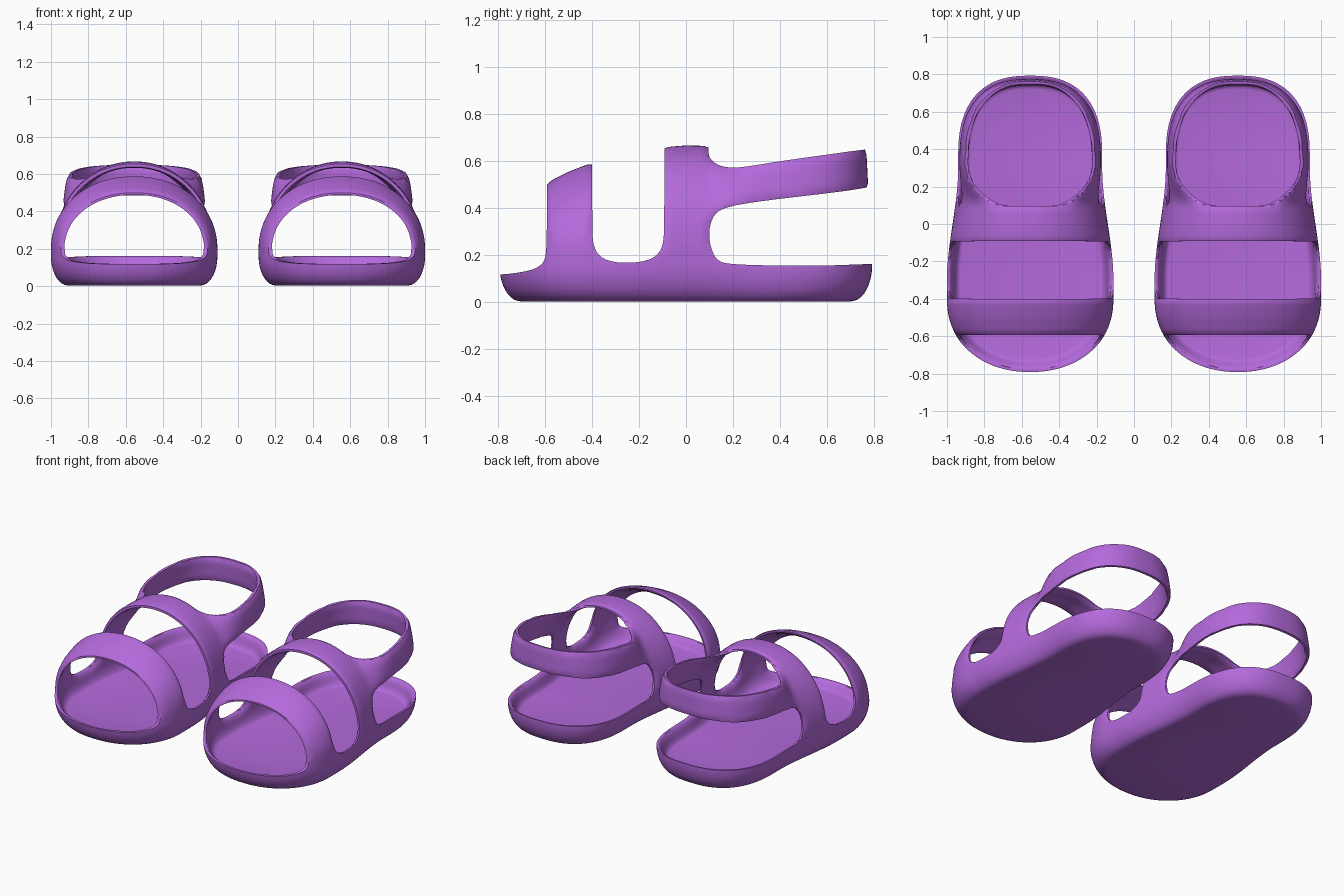
import bpy, bmesh, math

if "Cube" in bpy.data.objects:
    bpy.data.objects.remove(bpy.data.objects["Cube"])

WALL = 0.03        # shell thickness
FLOOR = 0.07       # footbed height
ZC = 0.2           # height of the widest line
TOE, HEEL = -0.795, 0.793

purple = bpy.data.materials.new("purple rubber")
purple.diffuse_color = (0.46, 0.145, 0.72, 1)
purple.use_nodes = True
purple.node_tree.nodes["Principled BSDF"].inputs["Base Color"].default_value = purple.diffuse_color

# Side profiles (y, z) of the openings
OPENINGS = {
    "toe_opening": [(-1, 0.112), (-0.78, 0.117), (-0.70, 0.127), (-0.64, 0.142),
                    (-0.603, 0.17), (-0.593, 0.23), (-0.592, 0.5), (-0.592, 1), (-1, 1)],
    "instep_opening": [(-0.4, 1), (-0.4, 0.3), (-0.393, 0.235), (-0.365, 0.19),
                       (-0.31, 0.17), (-0.25, 0.167), (-0.18, 0.172),
                       (-0.125, 0.195), (-0.098, 0.24), (-0.092, 0.32), (-0.092, 1)],
    "heel_opening": [(1, 0.165), (0.79, 0.163), (0.6, 0.155), (0.4, 0.155),
                     (0.2, 0.16), (0.14, 0.172), (0.115, 0.205), (0.098, 0.265),
                     (0.101, 0.33), (0.125, 0.38), (0.17, 0.403), (0.25, 0.42),
                     (0.4, 0.44), (0.6, 0.463), (0.73, 0.48), (1, 0.53)],
    "ankle_opening": [(0.094, 1), (0.094, 0.65), (0.1, 0.61), (0.14, 0.58),
                      (0.2, 0.571), (0.26, 0.577), (0.4, 0.6), (0.6, 0.628),
                      (0.76, 0.65), (1, 0.675), (1, 1)],
}
CREST = [(-0.8, 0.38), (-0.6, 0.505), (-0.5, 0.555), (-0.4, 0.594), (-0.25, 0.635),
         (-0.09, 0.66), (0.0, 0.667), (0.1, 0.665), (0.9, 0.665)]


def smooth(a, b, y):
    t = max(0.0, min(1.0, (y - a) / (b - a)))
    return t * t * (3 - 2 * t)


def half_width(y, t):
    """Half width of the sole outline, inset by t."""
    w = 0.445 - 0.06 * smooth(-0.3, 0.3, y) - t
    if y < -0.4:
        u, p = (y + 0.4) / (TOE + t + 0.4), 2.15
    elif y > 0.36:
        u, p = (y - 0.36) / (HEEL - t - 0.36), 2.5
    else:
        return w
    return max(0.004, w * max(0.0, 1 - u ** p) ** (1 / p))


def crest(y):
    """Height of the instep arch."""
    for (a, za), (b, zb) in zip(CREST, CREST[1:]):
        if y <= b:
            return za + (zb - za) * (y - a) / (b - a)
    return CREST[-1][1]


def edge_roll(y, z, radius):
    """0..1 roll-over of the surface near the edge of an opening."""
    best = radius
    for pts in OPENINGS.values():
        inside = False
        for (ay, az), (by, bz) in zip(pts, pts[1:] + pts[:1]):
            dy, dz = by - ay, bz - az
            k = max(0.0, min(1.0, ((y - ay) * dy + (z - az) * dz) / (dy * dy + dz * dz)))
            best = min(best, math.hypot(y - ay - k * dy, z - az - k * dz))
            if (az > z) != (bz > z) and y < ay + (z - az) * dy / dz:
                inside = not inside
        if inside:
            return 1.0
    u = 1 - best / radius
    return 1 - math.sqrt(max(0.0, 1 - u * u))


def make_object(name, bm):
    bmesh.ops.recalc_face_normals(bm, faces=bm.faces)
    me = bpy.data.meshes.new(name)
    bm.to_mesh(me)
    bm.free()
    ob = bpy.data.objects.new(name, me)
    bpy.context.collection.objects.link(ob)
    me.materials.append(purple)
    return ob


def foot_form(name, t, floor, rounding, rim, inner):
    """Loft of arch sections from toe to heel with a rounded lower edge."""
    bm = bmesh.new()
    n, arc, low = 120, 88, 14
    rings = []
    y0, y1 = TOE + t, HEEL - t
    for i in range(n + 1):
        y = (y0 + y1) / 2 - (y1 - y0) / 2 * math.cos(math.pi * i / n)
        w = half_width(y, t)
        box = smooth(0.1, 0.35, y)          # heel sides stand more upright
        h = crest(y) + 0.165 * box - t
        p = 2.1 + 1.1 * box
        levels = [floor + (ZC - floor) * (k / low) ** 1.4 for k in range(low)]
        pts = [(w, z) for z in levels]
        for k in range(arc + 1):
            a = math.pi * k / arc
            c, s = math.cos(a), max(0.0, math.sin(a))
            r = (abs(c) ** p + s ** p) ** (1 / p)
            pts.append((w * c / r, ZC + (h - ZC) * s / r))
        pts += [(-w, z) for z in reversed(levels)]
        ring = []
        for x, z in pts:
            u = max(0.0, 1 - (z - floor) / (rim - floor))
            d = rounding * (1 - math.sqrt(max(0.0, 1 - u * u)))
            lean = 1 - 0.065 * max(0.0, z - 0.16) if y > 0 else 1
            ring.append(bm.verts.new((x * (1 - d / 0.43), y * (1 - d / 0.79) * lean, z)))
        rings.append(ring)
    m = len(rings[0])
    for a, b in zip(rings, rings[1:]):
        for k in range(m):
            bm.faces.new((a[k], a[(k + 1) % m], b[(k + 1) % m], b[k]))
    for ring in (rings[0], rings[-1]):      # narrow end strips
        for k in range(m // 2):
            q = (ring[k], ring[k + 1], ring[m - 2 - k], ring[m - 1 - k])
            if len(set(q)) > 2:
                bm.faces.new(list(dict.fromkeys(q)))
    bmesh.ops.recalc_face_normals(bm, faces=bm.faces)
    bm.normal_update()
    # Taper the wall towards the openings from both sides
    moves = []
    for v in bm.verts:
        if v.co.z > floor + 0.002:
            outer = 0.01 * smooth(0.17, 0.26, v.co.z)
            depth = WALL - 0.007 - outer if inner else -outer
            move = v.normal * depth * edge_roll(v.co.y, v.co.z, 0.045 if inner else 0.026)
            if inner:
                move.z = max(0.0, move.z)
            moves.append((v, move))
    for v, move in moves:
        v.co += move
    return make_object(name, bm)


def rounded(pts, fixed, steps=2):
    """Corner-cutting on a side profile, keeping far corners in place."""
    for _ in range(steps):
        out = []
        for i, q in enumerate(pts):
            if fixed(q):
                out.append(q)
            else:
                for o in (pts[i - 1], pts[(i + 1) % len(pts)]):
                    out.append(tuple(0.75 * q[j] + 0.25 * o[j] for j in (0, 1)))
        pts = out
    return pts


def side_cutter(name, pts):
    """Side profile (y, z) swept across the sandal."""
    pts = rounded(pts, lambda q: abs(q[0]) >= 1 or q[1] >= 1)
    bm = bmesh.new()
    f = bm.faces.new([bm.verts.new((-0.7, y, z)) for y, z in pts])
    r = bmesh.ops.extrude_face_region(bm, geom=[f])
    for v in r["geom"]:
        if isinstance(v, bmesh.types.BMVert):
            v.co.x = 0.7
    return make_object(name, bm)


# Solid form, foot cavity and the openings between the straps
shell = foot_form("right_sandal", 0.0, 0.003, 0.09, 0.16, False)
cutters = [foot_form("foot_cavity", WALL, FLOOR, 0.045, 0.165, True)]
cutters += [side_cutter(name, pts) for name, pts in OPENINGS.items()]
bpy.context.view_layer.objects.active = shell
for c in cutters:
    mod = shell.modifiers.new(c.name, "BOOLEAN")
    mod.operation = "DIFFERENCE"
    mod.solver = "EXACT"
    mod.object = c
    bpy.ops.object.modifier_apply(modifier=mod.name)
for c in cutters:
    bpy.data.objects.remove(c, do_unlink=True)

# Smooth faces with crisp strap edges
bpy.ops.object.select_all(action="DESELECT")
shell.select_set(True)
bpy.ops.object.shade_smooth_by_angle(angle=math.radians(50))

# Pair of sandals
shell.location.x = 0.555
left = shell.copy()
left.data = shell.data.copy()
left.name = "left_sandal"
left.location.x = -0.555
bpy.context.collection.objects.link(left)
